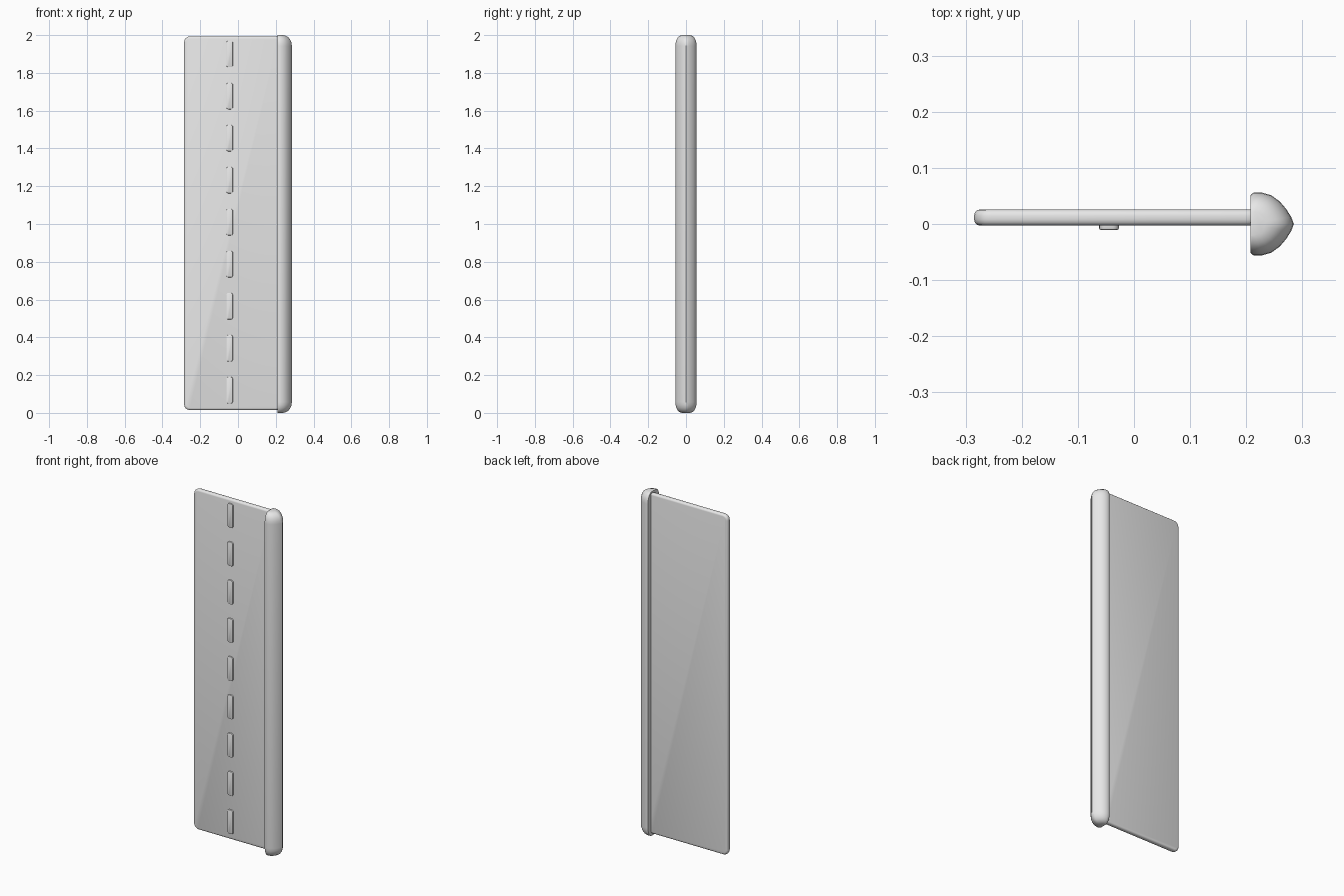
import bpy, bmesh, math

if "Cube" in bpy.data.objects:
    bpy.data.objects.remove(bpy.data.objects["Cube"])

grey = bpy.data.materials.new("light grey")
grey.diffuse_color = (0.8, 0.8, 0.8, 1)
grey.use_nodes = True
grey.node_tree.nodes["Principled BSDF"].inputs["Base Color"].default_value = grey.diffuse_color


def finish(name, bm, angle=35):
    bmesh.ops.recalc_face_normals(bm, faces=bm.faces[:])
    me = bpy.data.meshes.new(name)
    bm.to_mesh(me)
    bm.free()
    ob = bpy.data.objects.new(name, me)
    bpy.context.collection.objects.link(ob)
    me.materials.append(grey)
    bpy.ops.object.select_all(action='DESELECT')
    ob.select_set(True)
    bpy.context.view_layer.objects.active = ob
    bpy.ops.object.shade_smooth_by_angle(angle=math.radians(angle))
    return ob


def slab(name, x0, x1, y0, y1, z0, z1, corner, edge, edge_segments):
    """Upright plate with rounded corners and softened rims."""
    bm = bmesh.new()
    bmesh.ops.create_cube(bm, size=1)
    for v in bm.verts:
        v.co = ((x0 + x1) / 2 + v.co.x * (x1 - x0),
                (y0 + y1) / 2 + v.co.y * (y1 - y0),
                (z0 + z1) / 2 + v.co.z * (z1 - z0))
    along_y = [e for e in bm.edges
               if abs(e.verts[0].co.y - e.verts[1].co.y) > (y1 - y0) / 2]
    bmesh.ops.bevel(bm, geom=along_y, offset=corner, segments=4,
                    profile=0.5, affect='EDGES')
    # soften the rims around the front and back faces
    rims = [e for e in bm.edges
            if abs(e.verts[0].co.y - e.verts[1].co.y) < 1e-5]
    bmesh.ops.bevel(bm, geom=rims, offset=edge, segments=edge_segments,
                    profile=0.5, affect='EDGES')
    return finish(name, bm)


# Thin panel, its right edge tucked into the rail
slab("panel", -0.285, 0.23, -0.003, 0.026, 0.015, 1.993, 0.03, 0.011, 3)

# Row of raised dashes on the front
for i in range(9):
    z = 0.12 + i * 0.2225
    slab(f"dash_{i + 1}", -0.062, -0.027, -0.0105, 0.006,
         z - 0.07, z + 0.07, 0.011, 0.003, 2)

# Half-round rail with domed ends
half = [(0, 0.052), (0.005, 0.056), (0.02, 0.056), (0.037, 0.051),
        (0.052, 0.040), (0.063, 0.027), (0.072, 0.013)]
profile = half + [(0.077, 0)] + [(x, -y) for x, y in reversed(half)]
ends = [(0, 0.4), (0.005, 0.62), (0.014, 0.79), (0.027, 0.91),
        (0.042, 0.98), (0.058, 1)]
sections = ends + [(2 - z, s) for z, s in reversed(ends)]
bm = bmesh.new()
rings = [[bm.verts.new((0.208 + x * s, y * s, z)) for x, y in profile]
         for z, s in sections]
n = len(profile)
for a, b in zip(rings, rings[1:]):
    for i in range(n):
        j = (i + 1) % n
        bm.faces.new((a[i], a[j], b[j], b[i]))
bm.faces.new(rings[0])
bm.faces.new(rings[-1])
finish("rail", bm, 40)
